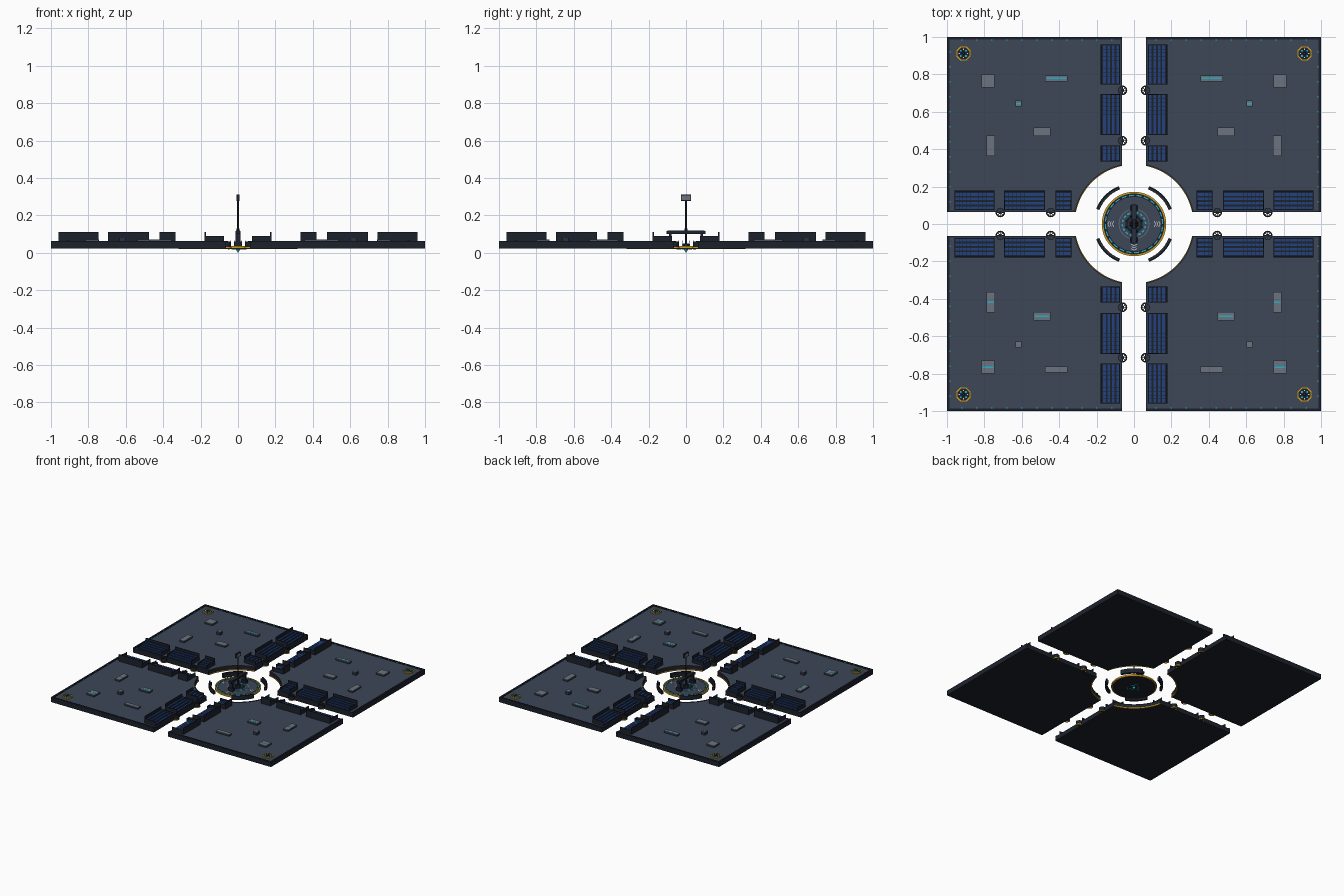
import bpy, bmesh, math
from mathutils import Matrix

if "Cube" in bpy.data.objects:
    bpy.data.objects.remove(bpy.data.objects["Cube"])

def lin(h):
    c = [int(h[i:i + 2], 16) / 255 for i in (0, 2, 4)]
    return [v / 12.92 if v < 0.04045 else ((v + 0.055) / 1.055) ** 2.4 for v in c] + [1]

PALETTE = [("dark_metal", "1c212b"), ("slate_deck", "3d4757"), ("seat_blue", "21427f"),
           ("cyan_glow", "22b4cc"), ("gold_trim", "d09a1c"), ("grey_panel", "6c7480"),
           ("pale_marking", "d5dae0"), ("mid_metal", "2b323f")]
MATS = []
for n, h in PALETTE:
    m = bpy.data.materials.new(n)
    m.diffuse_color = lin(h)
    m.use_nodes = True
    m.node_tree.nodes["Principled BSDF"].inputs["Base Color"].default_value = m.diffuse_color
    MATS.append(m)
DARK, DECK, BLUE, CYAN, GOLD, GREY, PALE, MID = range(8)

class Part:
    """Collects simple solids into one named object."""
    def __init__(self, name):
        self.name, self.bm = name, bmesh.new()

    def paint(self, verts, mat):
        for f in {f for v in verts for f in v.link_faces}:
            f.material_index = mat

    def box(self, x0, x1, y0, y1, z0, z1, mat, rot=0):
        M = Matrix.Translation(((x0 + x1) / 2, (y0 + y1) / 2, (z0 + z1) / 2)) @ \
            Matrix.Rotation(rot, 4, 'Z') @ \
            Matrix.Diagonal((abs(x1 - x0), abs(y1 - y0), abs(z1 - z0), 1))
        self.paint(bmesh.ops.create_cube(self.bm, size=1, matrix=M)['verts'], mat)

    def cone(self, x, y, z0, z1, r0, r1, n, mat):
        M = Matrix.Translation((x, y, (z0 + z1) / 2)) @ Matrix.Rotation(math.pi / n, 4, 'Z')
        r = bmesh.ops.create_cone(self.bm, cap_ends=True, segments=n, radius1=r0, radius2=r1,
                                  depth=z1 - z0, matrix=M)
        self.paint(r['verts'], mat)

    def ring(self, r0, r1, z0, z1, mat, a0=0, a1=360, n=48, x=0, y=0):
        full = abs(a1 - a0) >= 360
        rows = []
        for i in range(n if full else n + 1):
            a = math.radians(a0 + (a1 - a0) * i / n)
            rows.append([self.bm.verts.new((x + r * math.cos(a), y + r * math.sin(a), z))
                         for r, z in ((r0, z0), (r1, z0), (r1, z1), (r0, z1))])
        for i in range(n):
            p, q = rows[i], rows[(i + 1) % len(rows)]
            for k in range(4):
                self.bm.faces.new((p[k], p[(k + 1) % 4], q[(k + 1) % 4], q[k])).material_index = mat
        if not full:
            for row in (rows[0][::-1], rows[-1]):
                self.bm.faces.new(row).material_index = mat

    def done(self):
        bmesh.ops.recalc_face_normals(self.bm, faces=self.bm.faces)
        me = bpy.data.meshes.new(self.name)
        self.bm.to_mesh(me)
        self.bm.free()
        for m in MATS:
            me.materials.append(m)
        ob = bpy.data.objects.new(self.name, me)
        bpy.context.collection.objects.link(ob)

STREET, ARC, Z0, TOP = 0.065, 0.32, 0.022, 0.055
A0 = math.degrees(math.asin(STREET / ARC))
STANDS = ((0.335, 0.42), (0.475, 0.695), (0.745, 0.96))
VENTS = ((0.78, 0.765, 0.07, 0.07), (0.415, 0.778, 0.12, 0.032), (0.617, 0.643, 0.032, 0.032),
         (0.492, 0.493, 0.09, 0.045), (0.766, 0.418, 0.044, 0.11))
LIT = {(-1, 1): (1, 2), (1, 1): (1, 2), (-1, -1): (0, 3, 4), (1, -1): (0, 3, 4)}

for sx, sy in LIT:
    tag = ("right" if sx > 0 else "left") + ("_back" if sy > 0 else "_front")
    # deck slab with a concave inner corner
    p = Part("deck_slab_" + tag)
    pts = [(1, STREET), (1, 1), (STREET, 1)]
    for i in range(25):
        a = math.radians(90 - A0 - (90 - 2 * A0) * i / 24)
        pts.append((ARC * math.cos(a), ARC * math.sin(a)))
    base = p.bm.faces.new([p.bm.verts.new((x * sx, y * sy, Z0)) for x, y in pts])
    ext = bmesh.ops.extrude_face_region(p.bm, geom=[base], use_keep_orig=True)['geom']
    for g in ext:
        if isinstance(g, bmesh.types.BMVert):
            g.co.z = TOP
    for f in p.bm.faces:
        f.material_index = DECK if all(v.co.z > 0.05 for v in f.verts) else DARK
    p.done()

    def both(part, u0, u1, v0, v1, z0, z1, mat):
        """Same box along the x street and along the y street."""
        part.box(u0 * sx, u1 * sx, v0 * sy, v1 * sy, z0, z1, mat)
        part.box(v0 * sx, v1 * sx, u0 * sy, u1 * sy, z0, z1, mat)

    # parapet on the outer edges, lip on the street edges, small edge lights
    p = Part("parapet_" + tag)
    both(p, STREET, 0.999, 0.986, 0.999, TOP - 0.01, 0.063, DARK)
    both(p, 0.314, 0.998, STREET + 0.001, 0.073, TOP - 0.01, 0.059, MID)
    for i in range(11):
        u = 0.12 + i * 0.08
        both(p, u - 0.004, u + 0.004, 0.981, 0.986, TOP, 0.062, CYAN)
    p.done()

    # gold trim under the curved edge
    p = Part("gold_edge_" + tag)
    mid = math.degrees(math.atan2(sy, sx))
    half = 45 - A0
    p.ring(ARC - 0.003, ARC + 0.004, Z0 - 0.002, Z0 + 0.006, GOLD, mid - half, mid + half, 24)
    p.ring(ARC, ARC + 0.007, TOP - 0.002, 0.058, MID, mid - half, mid + half, 24)
    p.done()

    # tiered seating facing the streets, with a tall back wall
    p = Part("seating_" + tag)
    for a, b in STANDS:
        both(p, a, b, 0.172, 0.179, TOP, 0.11, DARK)
        for e in (a, b - 0.004):
            both(p, e, e + 0.004, 0.074, 0.173, TOP, 0.09, DARK)
        n = round((b - a) / 0.022)
        w = (b - a - 0.008) / n
        for row in range(4):
            v, z = 0.076 + row * 0.024, 0.066 + row * 0.006
            both(p, a + 0.004, b - 0.004, v, v + 0.024, TOP, z, DARK)
            both(p, a + 0.004, b - 0.004, v + 0.019, v + 0.023, z, z + 0.007, DARK)
            for i in range(n):
                s = a + 0.004 + w * i
                both(p, s + 0.001, s + w - 0.001, v + 0.003, v + 0.018, z - 0.002, z + 0.004, BLUE)
    p.done()

    # roof units
    p = Part("roof_units_" + tag)
    for i, (x, y, w, d) in enumerate(VENTS):
        x, y = x * sx, y * sy
        h = 0.082 if i == 2 else 0.07
        p.box(x - w / 2, x + w / 2, y - d / 2, y + d / 2, TOP, h - 0.004, MID)
        p.box(x - w / 2, x + w / 2, y - d / 2, y + d / 2, h - 0.004, h, GREY)
        if i in LIT[sx, sy]:
            lw, ld = (w * 0.42, 0.004) if w >= d or i == 4 else (0.004, d * 0.42)
            p.box(x - lw, x + lw, y - ld, y + ld, h, h + 0.001, CYAN)
    p.done()

    # corner landing beacon
    p = Part("corner_beacon_" + tag)
    x, y = 0.912 * sx, 0.912 * sy
    p.cone(x, y, TOP, 0.061, 0.036, 0.036, 8, DARK)
    p.ring(0.034, 0.041, TOP, 0.063, GOLD, 22.5, 382.5, 8, x, y)
    for k in range(4):
        a = k * math.pi / 2 + math.pi / 4
        cx, cy = x + 0.02 * math.cos(a), y + 0.02 * math.sin(a)
        p.box(cx - 0.005, cx + 0.005, cy - 0.005, cy + 0.005, 0.061, 0.064, CYAN)
        cx, cy = x + 0.022 * math.cos(a + 0.785), y + 0.022 * math.sin(a + 0.785)
        p.box(cx - 0.003, cx + 0.003, cy - 0.003, cy + 0.003, 0.061, 0.064, PALE)
    p.cone(x, y, 0.061, 0.068, 0.008, 0.006, 8, MID)
    p.done()

    # spoked hover rings along the street edges
    p = Part("hover_rings_" + tag)
    for u in (0.445, 0.715):
        for x, y in ((u * sx, 0.062 * sy), (0.062 * sx, u * sy)):
            p.ring(0.018, 0.025, 0.03, 0.06, DARK, 0, 360, 16, x, y)
            p.ring(0.018, 0.026, 0.024, 0.03, GOLD, 0, 360, 16, x, y)
            p.cone(x, y, 0.03, 0.062, 0.008, 0.008, 8, DARK)
            for k in range(4):
                p.box(x - 0.02, x + 0.02, y - 0.002, y + 0.002, 0.04, 0.056, DARK, k * math.pi / 4)
    p.done()

    # curved barrier around the central disc
    p = Part("curved_barrier_" + tag)
    p.ring(0.2, 0.218, 0.024, 0.05, DARK, mid - 23, mid + 23, 12)
    p.ring(0.211, 0.218, 0.05, 0.06, DARK, mid - 23, mid + 23, 12)
    for k in range(6):
        a = mid - 21 + k * 7.2
        p.ring(0.202, 0.209, 0.05, 0.053, MID, a, a + 5.5, 2)
    p.done()

# central disc with rings and markings
p = Part("central_disc")
p.cone(0, 0, 0.02, 0.032, 0.163, 0.163, 48, DARK)
p.ring(0.0, 0.145, 0.031, 0.034, DECK)
p.ring(0.163, 0.172, 0.022, 0.036, GOLD)
for k in range(24):
    p.ring(0.15, 0.156, 0.031, 0.035, CYAN, k * 15, k * 15 + 10, 3)
p.ring(0.078, 0.082, 0.033, 0.035, GREY)
for k in range(16):
    p.ring(0.058, 0.066, 0.033, 0.036, CYAN, k * 22.5, k * 22.5 + 13, 2)
p.ring(0.03, 0.046, 0.033, 0.035, DARK)
for ang in (0, 180, 270):
    for r in (0.112, 0.124, 0.136):
        for s in (-1, 1):
            a = math.radians(ang)
            c, t = math.cos(a), math.sin(a)
            x, y = r * c - s * 0.007 * t, r * t + s * 0.007 * c
            p.box(x - 0.009, x + 0.009, y - 0.0018, y + 0.0018, 0.033, 0.0352, PALE,
                  a + s * math.radians(120))
p.done()

# glowing emitter under the disc
p = Part("under_emitter")
p.cone(0, 0, 0.0, 0.02, 0.001, 0.012, 12, CYAN)
for k in range(3):
    p.ring(0.03, 0.036, 0.018, 0.021, CYAN, k * 120, k * 120 + 60, 6)
    p.ring(0.05, 0.054, 0.018, 0.021, CYAN, k * 120 + 50, k * 120 + 85, 5)
p.done()

# glowing spikes around the gantry
p = Part("glow_spikes")
for k in range(8):
    a = math.radians(22.5 + 45 * k)
    p.cone(0.045 * math.cos(a), 0.045 * math.sin(a), 0.033, 0.066, 0.005, 0.001, 6,
           CYAN if k % 2 else BLUE)
p.done()

# gantry: beam on two end legs and a central pedestal
p = Part("gantry")
p.box(-0.014, 0.014, -0.105, 0.105, 0.1, 0.116, DARK)
p.box(-0.008, 0.008, -0.1, 0.1, 0.116, 0.119, MID)
for s in (-1, 1):
    p.box(-0.014, 0.014, s * 0.078, s * 0.092, 0.03, 0.1, DARK)
    p.box(-0.022, 0.022, s * 0.072, s * 0.098, 0.03, 0.06, DARK)
p.cone(0, 0, 0.032, 0.05, 0.026, 0.018, 8, DARK)
p.done()

# mast with sign
p = Part("mast")
p.cone(0, 0, 0.04, 0.29, 0.006, 0.005, 8, DARK)
p.cone(0, 0, 0.116, 0.135, 0.011, 0.006, 8, DARK)
p.done()
p = Part("mast_sign")
p.box(-0.007, 0.007, -0.026, 0.026, 0.278, 0.312, DARK)
for s in (-1, 1):
    p.box(s * 0.007, s * 0.008, -0.023, 0.023, 0.281, 0.306, GREY)
p.done()
